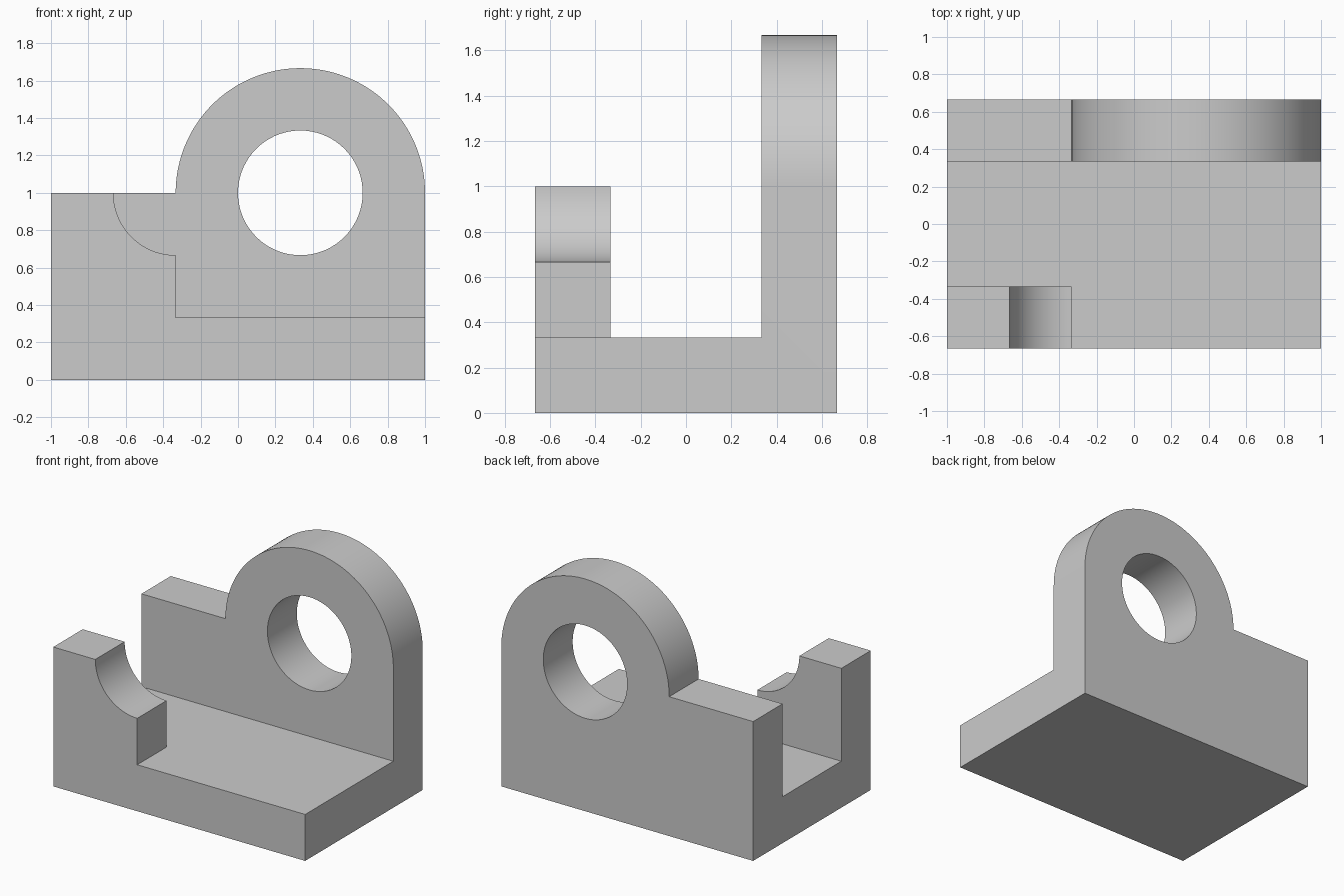
import bpy
import bmesh
from math import sin, cos, pi, radians

if "Cube" in bpy.data.objects:
    bpy.data.objects.remove(bpy.data.objects["Cube"], do_unlink=True)

U = 1 / 3  # wall thickness and basic module

grey = bpy.data.materials.new("light grey")
grey.use_nodes = True
colour = (0.6, 0.6, 0.6, 1)
grey.diffuse_color = colour
grey.node_tree.nodes["Principled BSDF"].inputs["Base Color"].default_value = colour


def arc(cx, cz, r, start, end, steps):
    angles = [radians(start + (end - start) * i / steps) for i in range(steps + 1)]
    return [(cx + r * cos(a), cz + r * sin(a)) for a in angles]


def extrude_profile(name, profile, y0, y1):
    """Solid made from an x-z outline extruded along y."""
    bm = bmesh.new()
    face = bm.faces.new([bm.verts.new((x, y0, z)) for x, z in profile])
    out = bmesh.ops.extrude_face_region(bm, geom=[face])
    moved = [v for v in out["geom"] if isinstance(v, bmesh.types.BMVert)]
    bmesh.ops.translate(bm, vec=(0, y1 - y0, 0), verts=moved)
    bmesh.ops.recalc_face_normals(bm, faces=bm.faces)
    mesh = bpy.data.meshes.new(name)
    bm.to_mesh(mesh)
    bm.free()
    mesh.materials.append(grey)
    obj = bpy.data.objects.new(name, mesh)
    bpy.context.collection.objects.link(obj)
    return obj


def cut(body, cutter):
    cutter.hide_render = True
    mod = body.modifiers.new(cutter.name, "BOOLEAN")
    mod.operation = "DIFFERENCE"
    mod.solver = "EXACT"
    mod.object = cutter
    bpy.context.view_layer.objects.active = body
    bpy.ops.object.modifier_apply(modifier=mod.name)
    bpy.data.objects.remove(cutter, do_unlink=True)


# Full block with the rounded lug outline
outline = [(-1, 0), (1, 0)] + arc(U, 1, 2 * U, 0, 180, 72) + [(-1, 1)]
bracket = extrude_profile("bracket", outline, -2 * U, 2 * U)

# Channel between front jaw and back wall
cut(bracket, extrude_profile("channel_cutter", [(-2, U), (2, U), (2, 3), (-2, 3)], -U, U))

# Front relief, leaving the jaw with its quarter-round notch
relief = [(-U, U), (2, U), (2, 3), (-2 * U, 3)] + arc(-U, 1, U, 180, 270, 24)
cut(bracket, extrude_profile("relief_cutter", relief, -1, 0))

# Round bore through the lug
cut(bracket, extrude_profile("bore_cutter", arc(U, 1, U, 0, 355, 71), 0, 1))

# Smooth curved walls, sharp corners
bpy.ops.object.select_all(action="DESELECT")
bracket.select_set(True)
bpy.context.view_layer.objects.active = bracket
bpy.ops.object.shade_smooth_by_angle(angle=radians(30))
